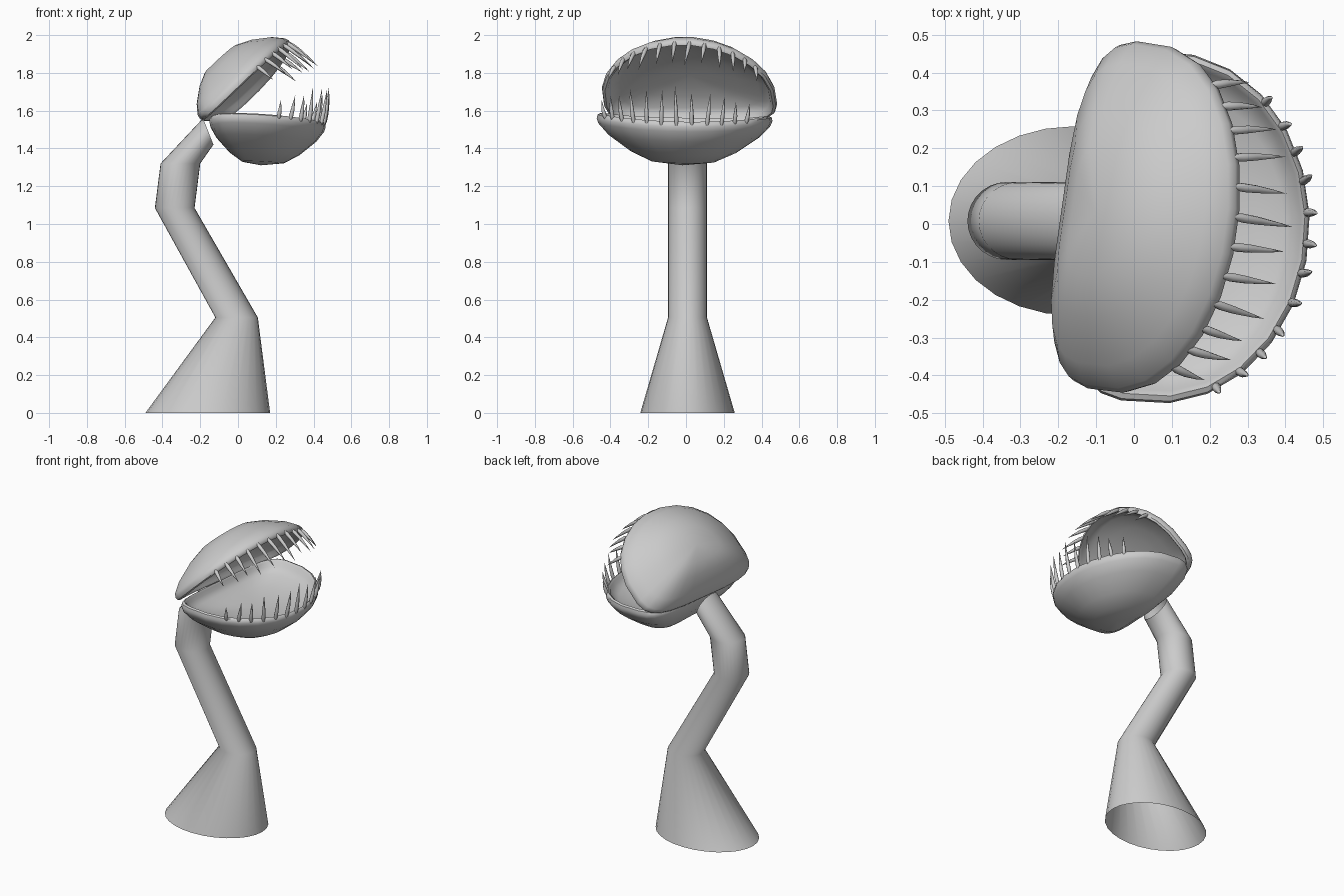
import bpy, bmesh
from math import sin, cos, pi, radians
from mathutils import Matrix, Vector

if "Cube" in bpy.data.objects:
    bpy.data.objects.remove(bpy.data.objects["Cube"])


def finish(name, bm, angle=40):
    bmesh.ops.recalc_face_normals(bm, faces=bm.faces)
    me = bpy.data.meshes.new(name)
    bm.to_mesh(me)
    bm.free()
    ob = bpy.data.objects.new(name, me)
    bpy.context.collection.objects.link(ob)
    bpy.ops.object.select_all(action='DESELECT')
    ob.select_set(True)
    bpy.context.view_layer.objects.active = ob
    bpy.ops.object.shade_smooth_by_angle(angle=radians(angle))
    return ob


def loft(bm, rings):
    """Bridge rings of points; a one-point ring becomes a pole."""
    rows = [[bm.verts.new(p) for p in r] for r in rings]
    for a, b in zip(rows, rows[1:]):
        n = max(len(a), len(b))
        for i in range(n):
            j = (i + 1) % n
            if len(a) == 1:
                bm.faces.new((a[0], b[i], b[j]))
            elif len(b) == 1:
                bm.faces.new((a[i], a[j], b[0]))
            else:
                bm.faces.new((a[i], a[j], b[j], b[i]))


# Stem: each ring spans two points of the side profile plus a half width in y
def stem_ring(left, right, ry, n=28):
    l, r = Vector((left[0], 0.008, left[1])), Vector((right[0], 0.008, right[1]))
    mid, half = (l + r) / 2, (r - l) / 2
    return [mid + half * cos(2 * pi * i / n) + Vector((0, ry * sin(2 * pi * i / n), 0))
            for i in range(n)]


bm = bmesh.new()
loft(bm, [stem_ring((-0.49, 0), (0.17, 0), 0.25),
          stem_ring((-0.12, 0.505), (0.105, 0.505), 0.103),
          stem_ring((-0.44, 1.085), (-0.23, 1.085), 0.103),
          stem_ring((-0.41, 1.32), (-0.20, 1.32), 0.103),
          stem_ring((-0.185, 1.56), (-0.13, 1.42), 0.10)])
finish("stem", bm, 85)


# Leaf outline: elliptical front, squarish hinge side at local x = 0
def rim(t):
    c, s = cos(t), sin(t)
    if c >= 0:
        return Vector((0.215 + 0.39 * c, 0.465 * s, 0))
    return Vector((0.215 - 0.215 * abs(c) ** 0.5,
                   0.465 * (1 if s > 0 else -1) * abs(s) ** 0.5, 0))


# Shell cross-section (scale, height): outside, rounded lip, shallow inside
PROFILE = [(0, -.22), (.36, -.205), (.60, -.16), (.86, -.085), (.98, -.03), (1, -.005),
           (.99, .015), (.96, .022), (.93, .012), (.91, -.012), (.80, -.037),
           (.55, -.06), (.30, -.07), (0, -.075)]
CENTRE = Vector((0.27, 0, 0))


def lift(t, s=1):
    """The sides of the rim arch toward the mouth."""
    return Vector((0, 0, 0.025 * sin(t) ** 2 * s * s))


def leaf(name, mat, depth, n=24):
    bm = bmesh.new()
    rings = []
    for s, h in PROFILE:
        z = Vector((0, 0, h * depth if h < 0 else h))
        if s == 0:
            rings.append([mat @ (CENTRE + z)])
        else:
            angles = [2 * pi * (i + .5) / n for i in range(n)]
            rings.append([mat @ (CENTRE + (rim(t) - CENTRE) * s + z + lift(t, s))
                          for t in angles])
    loft(bm, rings)
    finish(name, bm, 50)


# Teeth: slim spindles that lean and curve outward from the lip
def teeth(name, mat, start, end, lengths, lean, count=12):
    bm = bmesh.new()
    for k in range(count):
        f = k / (count - 1)
        t = radians(start + (end - start) * f)
        base = CENTRE + (rim(t) - CENTRE) * 0.968 + lift(t)
        out = Vector((cos(t), sin(t), 0))
        side = Vector((-sin(t), cos(t), 0))
        length = lengths[0] + (lengths[1] - lengths[0]) * sin(pi * f)
        length *= 1 + 0.08 * sin(k * 2.4)
        rings = []
        for u, r in [(0, .008), (.15, .012), (.4, .0105), (.75, .005), (1, 0)]:
            p = base + Vector((0, 0, u * length)) + out * lean * u * (1.6 - 0.6 * u)
            p += side * 0.012 * sin(k * 1.7) * u
            rings.append([mat @ p] if r == 0 else
                         [mat @ (p + out * r * cos(a * pi / 4) + side * r * sin(a * pi / 4))
                          for a in range(8)])
        loft(bm, rings)
    finish(name, bm, 60)


# Lower and upper halves of the trap
lower = (Matrix.Translation((-0.14, 0.005, 1.54)) @ Matrix.Rotation(radians(-4), 4, 'Z')
         @ Matrix.Rotation(radians(2), 4, 'Y') @ Matrix.Rotation(radians(-1.2), 4, 'X'))
upper = (Matrix.Translation((-0.17, 0.04, 1.555)) @ Matrix.Rotation(radians(-8), 4, 'Z')
         @ Matrix.Rotation(radians(-43.5), 4, 'Y') @ Matrix.Diagonal((1, 1, -1, 1)))

leaf("lower_jaw", lower, 1.0)
leaf("upper_jaw", upper, 0.84)
teeth("lower_teeth", lower, -64, 50, (0.10, 0.20), 0.025)
teeth("upper_teeth", upper, -56, 56, (0.12, 0.19), 0.03)
